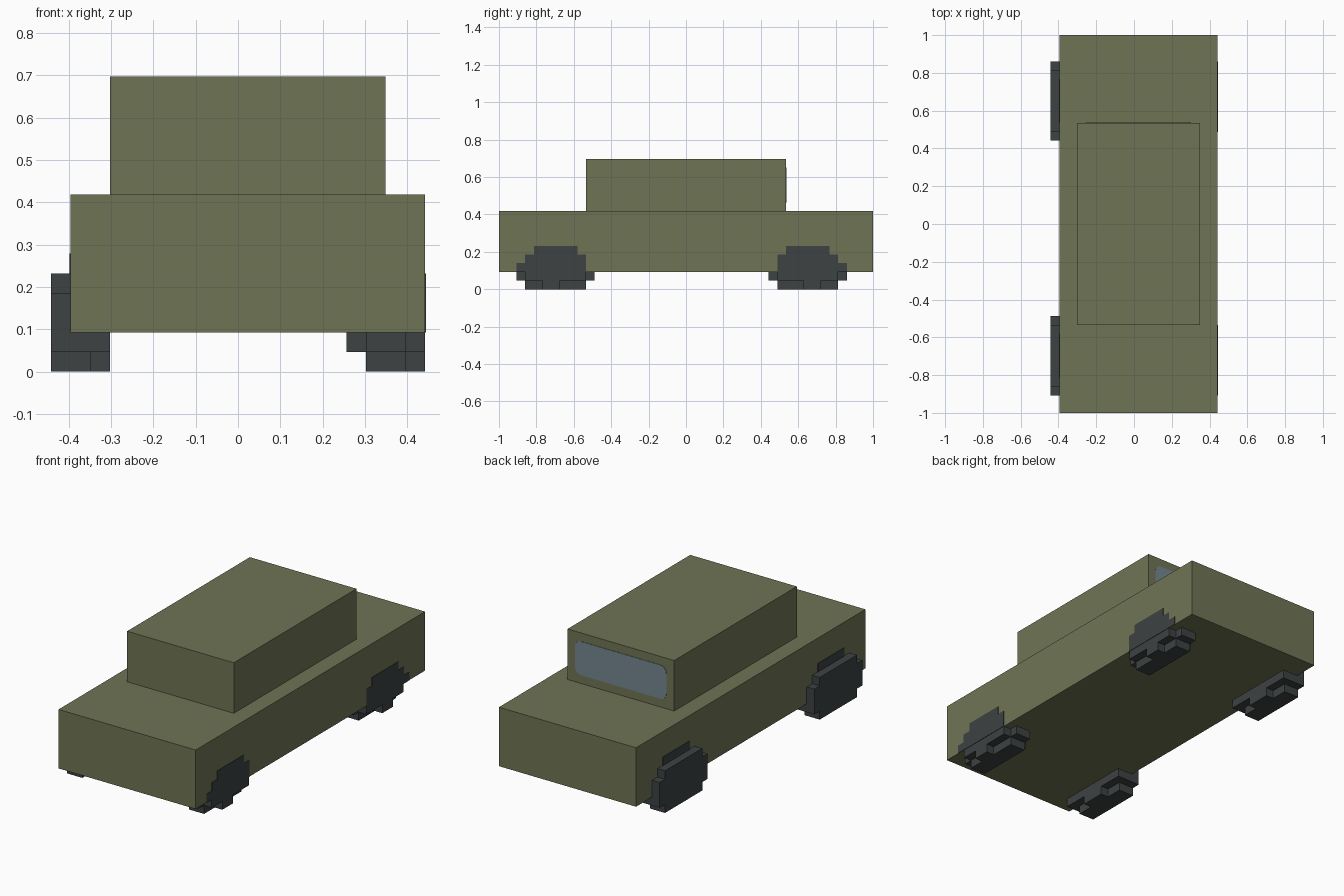
import bpy, bmesh
from mathutils import Vector

U = 2 / 43          # one block of the grid the car is built on
SKIN = 0.05         # half thickness of painted plates, in blocks

if "Cube" in bpy.data.objects:
    bpy.data.objects.remove(bpy.data.objects["Cube"], do_unlink=True)


def material(name, rgb):
    col = [(c / 255 / 12.92) if c < 11 else ((c / 255 + 0.055) / 1.055) ** 2.4 for c in rgb] + [1]
    m = bpy.data.materials.new(name)
    m.use_nodes = True
    m.diffuse_color = col
    m.node_tree.nodes["Principled BSDF"].inputs["Base Color"].default_value = col
    return m


olive = material("olive_paint", (111, 116, 84))
rubber = material("dark_rubber", (61, 66, 67))
glass = material("blue_grey_glass", (116, 136, 143))


def finish(name, bm, mat):
    bmesh.ops.recalc_face_normals(bm, faces=bm.faces)
    me = bpy.data.meshes.new(name)
    bm.to_mesh(me)
    bm.free()
    me.materials.append(mat)
    ob = bpy.data.objects.new(name, me)
    bpy.context.collection.objects.link(ob)
    return ob


def blocks(name, mat, boxes):
    """One object from boxes given as (x range, y range, z range) in blocks."""
    bm = bmesh.new()
    for spans in boxes:
        lo, hi = (Vector(p) * U for p in zip(*spans))
        for v in bmesh.ops.create_cube(bm, size=1)["verts"]:
            v.co = (lo + hi) / 2 + v.co * (hi - lo)
    return finish(name, bm, mat)


# Body and cabin
blocks("body", olive, [((-8.5, 9.5), (-21.5, 21.5), (2, 9))])
blocks("cabin", olive, [((-6.5, 7.5), (-11.5, 11.5), (9, 15))])

# Rear window: thin plate with rounded corners
bm = bmesh.new()
corners = [bm.verts.new(Vector((x, 11.5 + SKIN, z)) * U)
           for x, z in ((-5.5, 10), (6.5, 10), (6.5, 14), (-5.5, 14))]
bm.faces.new(corners)
bmesh.ops.bevel(bm, geom=corners, offset=0.8 * U, segments=4, profile=0.5, affect='VERTICES')
plate = bmesh.ops.extrude_face_region(bm, geom=bm.faces[:])["geom"]
bmesh.ops.translate(bm, vec=(0, -2 * SKIN * U, 0),
                    verts=[g for g in plate if isinstance(g, bmesh.types.BMVert)])
finish("rear_window", bm, glass)


# Stepped wheels; the end pointing away from the cabin is mirrored by "out"
def wheel_parts(centre, out, rows):
    return [(xs, sorted((centre + out * a, centre + out * b)), zs) for xs, (a, b), zs in rows]


left_rows = [
    ((7.5, 8.5), (-3.5, 3.5), (0, 1)),
    ((6.5, 7.5), (-3.5, 3.5), (0, 1)),
    ((8.5, 9.5), (-0.5, 1.5), (0, 1)),
    ((6.5, 8.5), (-4.5, 4.5), (1, 2)),
    ((8.5, 9.5), (-3.5, 3.5), (1, 2)),
    ((5.5, 6.5), (-2.5, 2.5), (1, 2)),
]
right_rows = [
    ((-9.5, -7.5), (-3.5, 3.5), (0, 1)),
    ((-7.5, -6.5), (-1.5, 1.5), (0, 1)),
    ((-8.5, -6.5), (-4.5, 4.5), (1, 2)),
    ((-9.5, -8.5), (-4.5, 4.5), (1, 4)),
    ((-9.5, -8.5), (-3.5, 3.5), (4, 5)),
]
# Flat wheel tops showing on the body sides
left_skin, right_skin = (9.5 - SKIN, 9.5 + SKIN), (-8.5 - SKIN, -8.5 + SKIN)
left_arch = [
    (left_skin, (-3.5, 4.5), (2, 3)),
    (left_skin, (-3.5, 3.5), (3, 4)),
    (left_skin, (-2.5, 2.5), (4, 5)),
]
right_arch = [(right_skin, (-2.5, 2.5), (5, 6))]

for end, centre, out in (("front", -15, -1), ("rear", 14, 1)):
    for side, rows, arch in (("left", left_rows, left_arch), ("right", right_rows, right_arch)):
        blocks(f"{end}_{side}_wheel", rubber, wheel_parts(centre, out, rows))
        blocks(f"{end}_{side}_wheel_top", rubber, wheel_parts(centre, out, arch))
